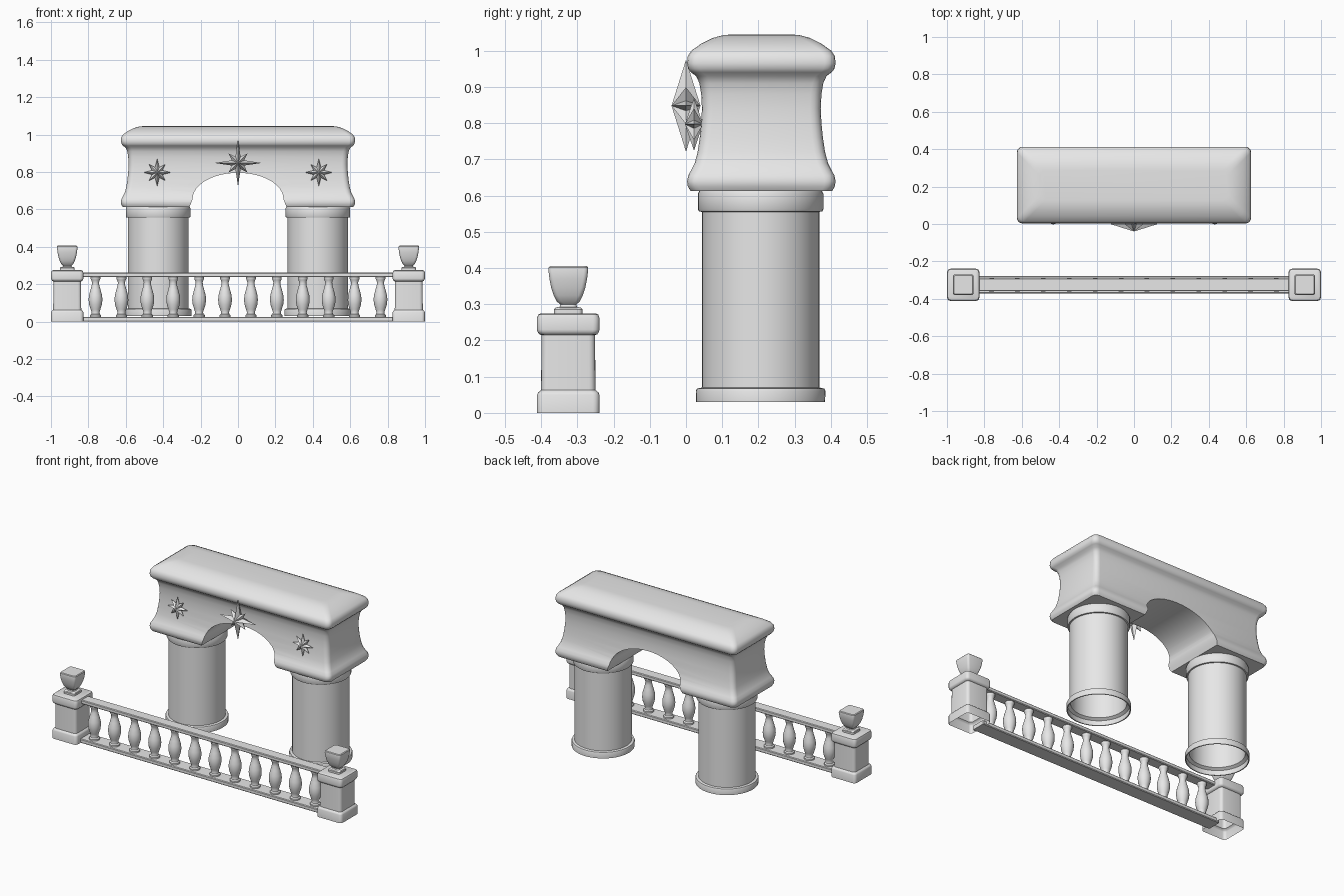
import bpy, bmesh
from math import sin, cos, pi, radians, sqrt

cube = bpy.data.objects.get("Cube")
if cube:
    bpy.data.objects.remove(cube, do_unlink=True)

stone = bpy.data.materials.new("pale_stone")
stone.use_nodes = True
GREY = (0.8, 0.8, 0.8, 1)
stone.diffuse_color = GREY
stone.node_tree.nodes["Principled BSDF"].inputs["Base Color"].default_value = GREY


def finish(name, bm, loc=(0, 0, 0), angle=35):
    bmesh.ops.recalc_face_normals(bm, faces=bm.faces)
    mesh = bpy.data.meshes.new(name)
    bm.to_mesh(mesh)
    bm.free()
    ob = bpy.data.objects.new(name, mesh)
    ob.location = loc
    bpy.context.collection.objects.link(ob)
    mesh.materials.append(stone)
    smooth(ob, angle)
    return ob


def smooth(ob, angle):
    bpy.ops.object.select_all(action='DESELECT')
    ob.select_set(True)
    bpy.context.view_layer.objects.active = ob
    if angle:
        bpy.ops.object.shade_smooth_by_angle(angle=radians(angle))


def loft(rings, cap_bottom=True, cap_top=True):
    bm = bmesh.new()
    loops = [[bm.verts.new(p) for p in ring] for ring in rings]
    n = len(loops[0])
    for a, b in zip(loops, loops[1:]):
        for i in range(n):
            j = (i + 1) % n
            bm.faces.new((a[i], a[j], b[j], b[i]))
    if cap_bottom:
        bm.faces.new(loops[0][::-1])
    if cap_top:
        bm.faces.new(loops[-1])
    return bm


def circle(r, z, n):
    return [(r * cos(2 * pi * i / n), r * sin(2 * pi * i / n), z) for i in range(n)]


def rounded_rect(hx, hy, r, z, steps=4):
    pts = []
    for q, (sx, sy) in enumerate(((1, 1), (-1, 1), (-1, -1), (1, -1))):
        for k in range(steps + 1):
            a = pi / 2 * (q + k / steps)
            pts.append((sx * (hx - r) + r * cos(a), sy * (hy - r) + r * sin(a), z))
    return pts


def lathe(name, profile, loc, n=32, bottom=True):
    return finish(name, loft([circle(r, z, n) for r, z in profile], bottom), loc)


def square_turned(name, profile, loc, r, bottom=True):
    return finish(name, loft([rounded_rect(h, h, r, z) for h, z in profile], bottom), loc)


def star(name, loc, long, short, valley, depth):
    bm = bmesh.new()
    front, back = bm.verts.new((0, -depth, 0)), bm.verts.new((0, depth, 0))
    rim = []
    for i in range(16):
        r = valley if i % 2 else (short if i % 4 else long)
        rim.append(bm.verts.new((r * cos(pi * i / 8), 0, r * sin(pi * i / 8))))
    for i in range(16):
        for apex in (front, back):
            bm.faces.new((rim[i], rim[(i + 1) % 16], apex))
    return finish(name, bm, loc, 0)


# Arch lintel: waisted block with rounded cornice and foot, (inset, height)
ARCH_Y = 0.208
lintel_profile = [
    (0.010, 0.612), (0.002, 0.625), (0, 0.64), (0.003, 0.655), (0.012, 0.672),
    (0.021, 0.69), (0.029, 0.72), (0.035, 0.76), (0.039, 0.80), (0.041, 0.84),
    (0.039, 0.88), (0.034, 0.91), (0.025, 0.93), (0.011, 0.94), (0.003, 0.95),
    (0, 0.965), (0.002, 0.985), (0.012, 1.0), (0.04, 1.02), (0.07, 1.035),
    (0.10, 1.043), (0.125, 1.045)]
lintel = finish("arch_lintel", loft(
    [rounded_rect(0.626 - d, 0.205 - d, 0.03, z) for d, z in lintel_profile]),
    (0, ARCH_Y, 0))

# Arched opening cut through the lintel
opening = [(-0.26, 0.5), (-0.26, 0.61), (-0.25, 0.635)]
opening += [(-0.243 * cos(pi * i / 24), 0.655 + 0.14 * sin(pi * i / 24)) for i in range(25)]
opening += [(0.25, 0.635), (0.26, 0.61), (0.26, 0.5)]
cutter = finish("arch_cutter", loft([[(x, y, z) for x, z in opening] for y in (-0.3, 0.3)]),
                (0, ARCH_Y, 0))
cut = lintel.modifiers.new("opening", 'BOOLEAN')
cut.object = cutter
cut.solver = 'EXACT'
bpy.context.view_layer.objects.active = lintel
bpy.ops.object.modifier_apply(modifier=cut.name)
bpy.data.objects.remove(cutter, do_unlink=True)
smooth(lintel, 35)

# Columns, hollow and open below
column_profile = [
    (0.155, 0.5), (0.155, 0.07), (0.172, 0.06), (0.172, 0.03), (0.178, 0.03), (0.179, 0.06),
    (0.176, 0.067), (0.162, 0.07), (0.162, 0.555), (0.170, 0.556), (0.173, 0.562),
    (0.173, 0.605), (0.169, 0.613)]
for side, s in (("left", 1), ("right", -1)):
    lathe(side + "_column", column_profile, (s * 0.427, ARCH_Y - 0.002, 0), 48)

# Star ornaments
star("centre_star", (0, 0, 0.848), 0.127, 0.072, 0.036, 0.04)
for side, s in (("left", 1), ("right", -1)):
    star(side + "_star", (s * 0.432, 0.022, 0.797), 0.073, 0.062, 0.03, 0.025)

# Fence posts and urn finials
FENCE_Y = -0.325
post_profile = [
    (0.086, 0), (0.086, 0.05), (0.083, 0.057), (0.075, 0.063), (0.074, 0.215), (0.080, 0.217),
    (0.085, 0.224), (0.086, 0.23), (0.086, 0.262), (0.083, 0.271), (0.076, 0.275)]
finial_profile = [
    (0.039, 0.274), (0.039, 0.286), (0.036, 0.29), (0.024, 0.293), (0.022, 0.299),
    (0.032, 0.308), (0.040, 0.324), (0.047, 0.345), (0.052, 0.37), (0.055, 0.396),
    (0.054, 0.402), (0.050, 0.406)]
for side, s in (("left", 1), ("right", -1)):
    at = (s * 0.913, FENCE_Y, 0)
    square_turned(side + "_post", post_profile, at, 0.018, bottom=False)
    square_turned(side + "_finial", finial_profile, at, 0.012)

# Rails
for name, half, z0, z1 in (("bottom_rail", 0.046, 0, 0.025), ("top_rail", 0.034, 0.238, 0.262)):
    b = 0.004
    rings = [rounded_rect(0.85, half - d, 0.003, z, 1)
             for d, z in ((b, z0), (0, z0 + b), (0, z1 - b), (b, z1))]
    finish(name, loft(rings), (0, FENCE_Y, 0))

# Balusters
baluster_profile = [
    (0.030, 0.022), (0.030, 0.034), (0.023, 0.04), (0.021, 0.05), (0.026, 0.065),
    (0.034, 0.09), (0.037, 0.115), (0.035, 0.14), (0.027, 0.17), (0.020, 0.195),
    (0.019, 0.21), (0.023, 0.222), (0.026, 0.228), (0.026, 0.24)]
for i in range(12):
    lathe("baluster_%02d" % (i + 1), baluster_profile, ((i - 5.5) * 0.1385, FENCE_Y, 0), 20)
